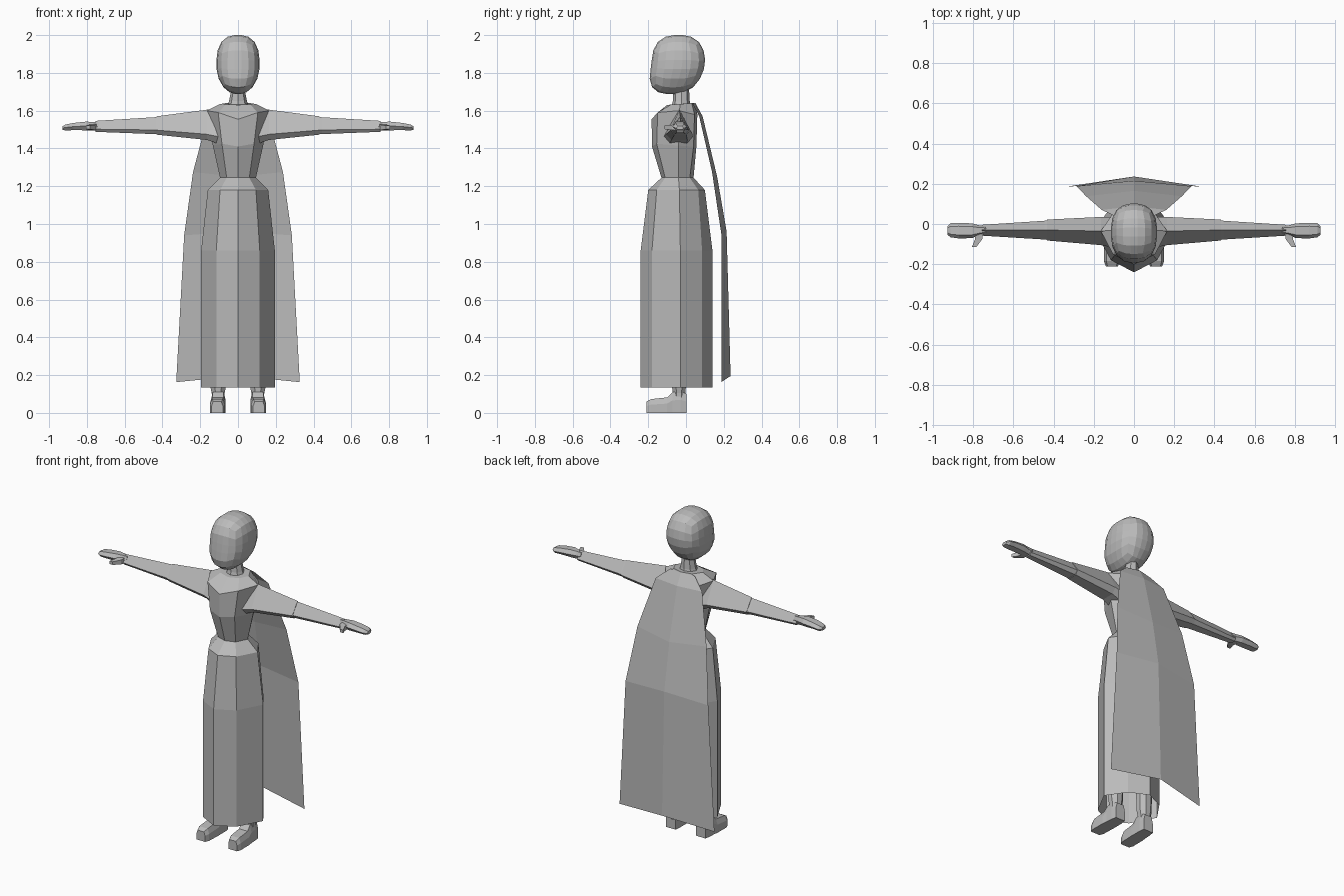
import bpy, bmesh, math
from mathutils import Vector

if "Cube" in bpy.data.objects:
    bpy.data.objects.remove(bpy.data.objects["Cube"])

grey = bpy.data.materials.new("plain grey")
grey.diffuse_color = (0.5, 0.5, 0.5, 1)
grey.use_nodes = True
grey.node_tree.nodes["Principled BSDF"].inputs["Base Color"].default_value = grey.diffuse_color


def finish(name, bm, recalc=True):
    if recalc:
        bmesh.ops.recalc_face_normals(bm, faces=bm.faces)
    me = bpy.data.meshes.new(name)
    bm.to_mesh(me)
    bm.free()
    me.materials.append(grey)
    ob = bpy.data.objects.new(name, me)
    bpy.context.collection.objects.link(ob)
    return ob


def loft(name, rings, closed=True, cap_start=True, cap_end=True, recalc=True):
    """Skin a list of equal-sized point rings."""
    bm = bmesh.new()
    vs = [[bm.verts.new(p) for p in r] for r in rings]
    n = len(rings[0])
    for a, b in zip(vs, vs[1:]):
        for i in range(n if closed else n - 1):
            j = (i + 1) % n
            bm.faces.new((a[i], a[j], b[j], b[i]))
    if closed and cap_start:
        bm.faces.new(vs[0])
    if closed and cap_end:
        bm.faces.new(vs[-1])
    return finish(name, bm, recalc)


def mirror(ob):
    """Mirror a part to the other side of the body."""
    m = ob.modifiers.new("mirror", 'MIRROR')
    m.use_axis[0] = True
    m.use_mirror_merge = False
    return ob


def eight(half):
    """Complete a front-to-back half ring of five points to eight."""
    return half + [(-x, y, z) for x, y, z in half[3:0:-1]]


def flat_ring(z, yf, x1, y1, x2, y2, x3, y3, yb):
    return eight([(0, yf, z), (x1, y1, z), (x2, y2, z), (x3, y3, z), (0, yb, z)])


# Skirt, open at the hem
waist = flat_ring(1.245, -.13, .06, -.11, .095, -.04, .055, .02, .04)
hem = (-.24, .115, -.18, .195, -.03, .115, .085, .14)
loft("skirt", [waist,
               flat_ring(1.18, -.20, .095, -.155, .16, -.035, .095, .065, .10),
               flat_ring(.86, *hem), flat_ring(.135, *hem)],
     cap_start=False, cap_end=False)

# Bodice
loft("bodice", [
    waist,
    eight([(0, -.18, 1.41), (.085, -.155, 1.425), (.133, -.04, 1.415), (.09, .04, 1.41), (0, .055, 1.41)]),
    eight([(0, -.182, 1.555), (.105, -.15, 1.59), (.165, -.035, 1.6), (.11, .045, 1.58), (0, .06, 1.58)]),
    eight([(0, -.10, 1.63), (.065, -.08, 1.632), (.095, -.03, 1.635), (.065, .03, 1.64), (0, .045, 1.64)])],
    cap_start=False)

# Neck
loft("neck", [[(w * math.sin(a), -.025 + d * math.cos(a), z)
               for a in [math.tau * i / 8 for i in range(8)]]
              for z, w, d in [(1.61, .06, .055), (1.65, .048, .045), (1.70, .037, .042), (1.76, .037, .042)]])

# Head: a rounded box, narrowed and pushed forward at the jaw
bm = bmesh.new()
bmesh.ops.create_cube(bm, size=2)
bmesh.ops.subdivide_edges(bm, edges=bm.edges, cuts=4, use_grid_fill=True)
P = 2.6
for v in bm.verts:
    c = Vector([math.tan(k * math.pi / 4) for k in v.co])
    c /= sum(abs(k) ** P for k in c) ** (1 / P)
    low = max(0, -c.z)
    v.co = (c.x * .115 * (1 - .22 * low ** 2),
            -.04 + c.y * .142 - .04 * low,
            1.844 + c.z * .157)
finish("head", bm)


# Arms: five-sided sleeves with a top ridge
def arm_ring(x, top, mid, bot, yf, yb):
    yc = (yf + yb) / 2
    return [(x, yc, top), (x, yf, mid), (x, yc - .3 * (yb - yf), bot),
            (x, yc + .3 * (yb - yf), bot), (x, yb, mid)]


mirror(loft("upper_sleeve", [arm_ring(.09, 1.617, 1.46, 1.42, -.12, .035),
                             arm_ring(.165, 1.605, 1.475, 1.445, -.105, .035),
                             arm_ring(.432, 1.57, 1.497, 1.473, -.082, .022)]))
mirror(loft("lower_sleeve", [arm_ring(.428, 1.566, 1.498, 1.476, -.079, .018),
                             arm_ring(.445, 1.565, 1.498, 1.476, -.077, .016),
                             arm_ring(.755, 1.546, 1.502, 1.488, -.058, -.004)]))


# Hands with thumbs
def hand_ring(x, y0, y1, z0, z1):
    m, s = (z0 + z1) / 2, (y1 - y0) * .22
    return [(x, y0, m), (x, y0 + s, z0), (x, y1 - s, z0),
            (x, y1, m), (x, y1 - s, z1), (x, y0 + s, z1)]


mirror(loft("hand", [hand_ring(.735, -.05, -.01, 1.496, 1.538),
                     hand_ring(.765, -.055, -.008, 1.494, 1.54),
                     hand_ring(.805, -.07, .003, 1.496, 1.542),
                     hand_ring(.87, -.072, .006, 1.497, 1.535),
                     hand_ring(.912, -.066, .004, 1.495, 1.527),
                     hand_ring(.928, -.052, -.012, 1.499, 1.518)]))
mirror(loft("thumb", [[(x - w, y, z0), (x + w, y, z0), (x + w, y, z1), (x - w, y, z1)]
                      for x, y, w, z0, z1 in [(.768, -.035, .02, 1.495, 1.53),
                                              (.772, -.075, .018, 1.497, 1.525),
                                              (.795, -.115, .011, 1.502, 1.521)]]))

# Legs, hidden in the skirt
mirror(loft("leg", [[(.105 + w * math.sin(a), -.037 + d * math.cos(a), z)
                     for a in [math.tau * (i + .5) / 8 for i in range(8)]]
                    for z, w, d in [(.06, .034, .036), (.105, .037, .036), (.14, .045, .04), (.5, .055, .055)]]))


# Shoes: sections running from heel to toe
def shoe_ring(y, w, h, x):
    t = w * .72
    return [(x - w, y, 0), (x + w, y, 0), (x + w, y, h * .6),
            (x + t, y, h), (x - t, y, h), (x - w, y, h * .6)]


mirror(loft("shoe", [shoe_ring(.003, .033, .10, .103), shoe_ring(-.03, .038, .115, .104),
                     shoe_ring(-.072, .039, .11, .105), shoe_ring(-.10, .041, .082, .107),
                     shoe_ring(-.185, .040, .073, .109), shoe_ring(-.21, .030, .06, .110)]))

# Cape: a thin sheet with a centre crease
rows = [((.085, .035, 1.635), (.05, 1.64)), ((.16, .07, 1.57), (.088, 1.57)),
        ((.238, .138, 1.275), (.165, 1.25)), ((.285, .188, .94), (.215, .96)),
        ((.327, .187, .163), (.236, .195))]
loft("cape", [[(-x, y, z), (0, *c), (x, y, z)] for (x, y, z), c in rows],
     closed=False, recalc=False)
